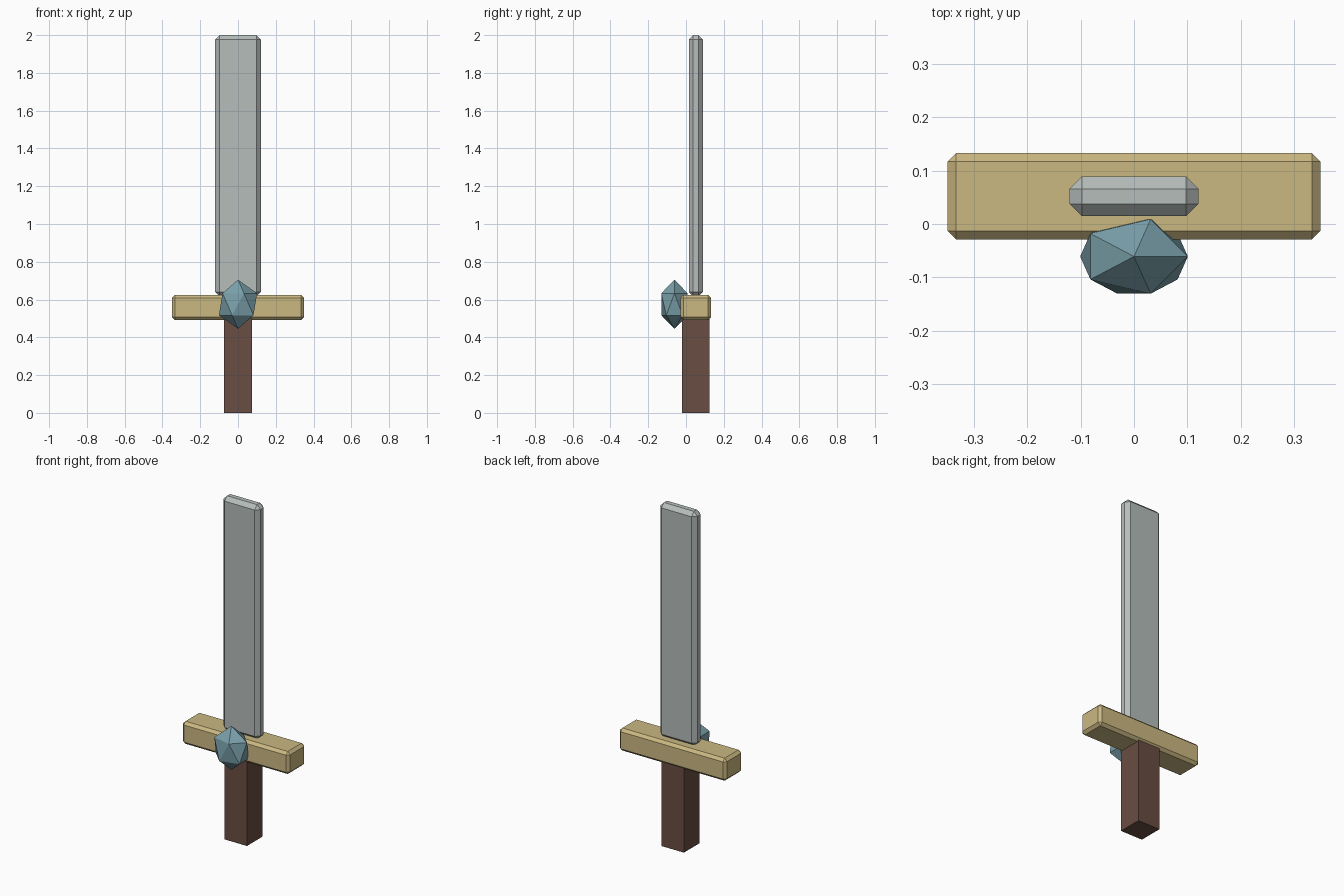
import bpy
import bmesh
from mathutils import Matrix, Vector

cube = bpy.data.objects.get("Cube")
if cube:
    bpy.data.objects.remove(cube, do_unlink=True)


def material(name, rgb):
    # sRGB 0-255 to linear
    lin = [((c / 255 + 0.055) / 1.055) ** 2.4 for c in rgb]
    m = bpy.data.materials.new(name)
    m.use_nodes = True
    m.diffuse_color = (*lin, 1)
    bsdf = m.node_tree.nodes["Principled BSDF"]
    bsdf.inputs["Base Color"].default_value = (*lin, 1)
    bsdf.inputs["Roughness"].default_value = 0.8
    return m


def finish(name, bm, mat):
    mesh = bpy.data.meshes.new(name)
    bm.to_mesh(mesh)
    bm.free()
    mesh.materials.append(mat)
    obj = bpy.data.objects.new(name, mesh)
    bpy.context.collection.objects.link(obj)
    return obj


def box(name, low, high, mat, chamfer=0):
    low, high = Vector(low), Vector(high)
    bm = bmesh.new()
    bmesh.ops.create_cube(bm, size=1, matrix=Matrix.LocRotScale(
        (low + high) / 2, None, high - low))
    if chamfer:
        bmesh.ops.bevel(bm, geom=bm.edges[:], offset=chamfer,
                        segments=1, affect='EDGES')
    return finish(name, bm, mat)


steel = material("pale steel", (181, 189, 187))
brass = material("dull gold", (203, 184, 130))
wood = material("dark brown wood", (105, 77, 66))
teal = material("teal gem", (122, 160, 170))

# Square grip, chamfered crossguard and flat blade
box("grip", (-0.073, -0.021, 0), (0.073, 0.124, 0.51), wood)
box("crossguard", (-0.35, -0.029, 0.492), (0.35, 0.133, 0.625), brass, 0.016)
box("blade", (-0.121, 0.015, 0.617), (0.121, 0.089, 2), steel, 0.023)

# Faceted gem on the front of the guard
bm = bmesh.new()
bmesh.ops.create_icosphere(bm, subdivisions=1, radius=1, matrix=Matrix.LocRotScale(
    Vector((0, -0.061, 0.575)), None, Vector((0.113, 0.082, 0.13))))
finish("gem", bm, teal)
